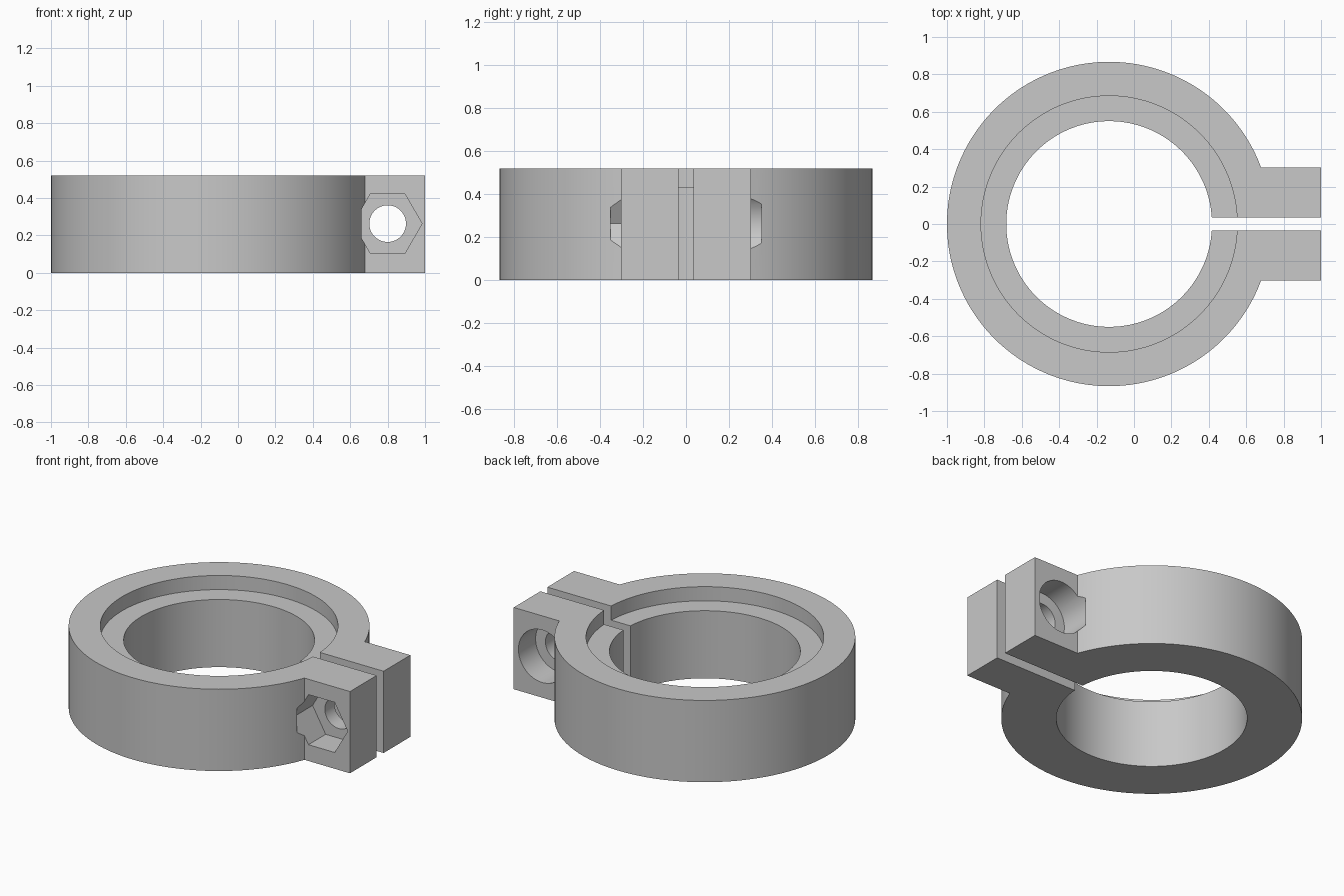
import bpy, bmesh
from math import asin, cos, sin, pi
from mathutils import Matrix, Vector

CX = -0.133                                # ring axis
R_OUT, R_SEAT, R_BORE = 0.867, 0.685, 0.55
HEIGHT, SEAT_Z = 0.52, 0.43
LUG_Y, GAP_Y = 0.303, 0.035                # outer and inner faces of the clamp lugs
BOLT = Vector((0.80, 0, 0.263))

old = bpy.data.objects.get("Cube")
if old:
    bpy.data.objects.remove(old)

grey = bpy.data.materials.new("plain grey")
grey.use_nodes = True
colour = (0.58, 0.58, 0.58, 1)
grey.diffuse_color = colour
grey.node_tree.nodes["Principled BSDF"].inputs["Base Color"].default_value = colour


def finish(name, bm):
    bmesh.ops.recalc_face_normals(bm, faces=bm.faces)
    mesh = bpy.data.meshes.new(name)
    bm.to_mesh(mesh)
    bm.free()
    mesh.materials.append(grey)
    obj = bpy.data.objects.new(name, mesh)
    bpy.context.collection.objects.link(obj)
    return obj


def arc(radius, y, steps=128):
    """Points round the ring from +y to -y, leaving the lug side open."""
    a = asin(y / radius)
    angles = [a + (2 * pi - 2 * a) * i / steps for i in range(steps + 1)]
    return [(CX + radius * cos(t), radius * sin(t)) for t in angles]


def cylinder(name, radius, low, high, sides, along_y=False):
    """Cutter along z on the ring axis, or along y on the bolt axis."""
    bm = bmesh.new()
    bmesh.ops.create_cone(bm, cap_ends=True, segments=sides, radius1=radius,
                          radius2=radius, depth=high - low)
    middle = (low + high) / 2
    if along_y:
        # a hexagon keeps its corners on the x axis
        turn = Matrix.Rotation(pi / 2, 4, 'X') @ Matrix.Rotation(pi / 2, 4, 'Z')
        place = Matrix.Translation(BOLT + Vector((0, middle, 0))) @ turn
    else:
        place = Matrix.Translation((CX, 0, middle))
    bmesh.ops.transform(bm, matrix=place, verts=bm.verts)
    obj = finish(name, bm)
    obj.hide_render = True
    return obj


# Split ring with both clamp lugs, extruded from one outline
outline = arc(R_OUT, LUG_Y) + [(1, -LUG_Y), (1, -GAP_Y)]
outline += arc(R_BORE, GAP_Y)[::-1] + [(1, GAP_Y), (1, LUG_Y)]
bm = bmesh.new()
base = bm.faces.new([bm.verts.new((x, y, 0)) for x, y in outline])
top = bmesh.ops.extrude_face_region(bm, geom=[base])["geom"]
bmesh.ops.translate(bm, vec=(0, 0, HEIGHT),
                    verts=[v for v in top if isinstance(v, bmesh.types.BMVert)])
clamp = finish("split_clamp_ring", bm)

# Stepped seat, bolt hole, nut pocket in front, round bolt head pocket behind
cutters = [
    cylinder("seat_cutter", R_SEAT, SEAT_Z, HEIGHT + 0.1, 128),
    cylinder("bolt_hole_cutter", 0.098, -0.5, 0.5, 48, True),
    cylinder("nut_pocket_cutter", 0.184, -0.35, -0.13, 6, True),
    cylinder("bolt_head_pocket_cutter", 0.167, 0.13, 0.35, 64, True),
]
bpy.ops.object.select_all(action='DESELECT')
clamp.select_set(True)
bpy.context.view_layer.objects.active = clamp
for cutter in cutters:
    mod = clamp.modifiers.new(cutter.name, 'BOOLEAN')
    mod.operation = 'DIFFERENCE'
    mod.solver = 'EXACT'
    mod.object = cutter
    bpy.ops.object.modifier_apply(modifier=mod.name)
    bpy.data.objects.remove(cutter)

bpy.ops.object.shade_smooth_by_angle(angle=pi / 6)
